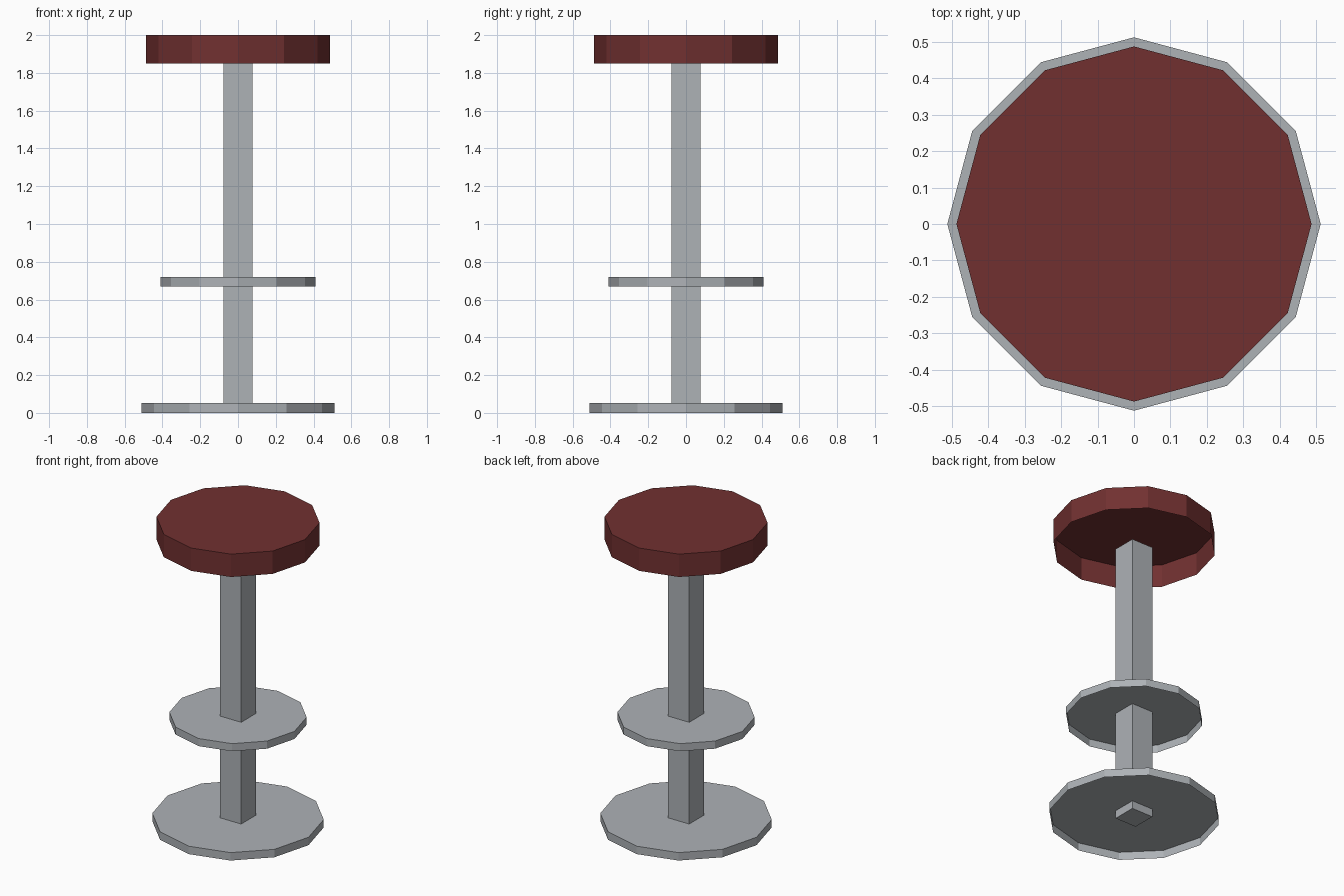
import bpy
import bmesh

cube = bpy.data.objects.get("Cube")
if cube:
    bpy.data.objects.remove(cube, do_unlink=True)


def make_material(name, color):
    mat = bpy.data.materials.new(name)
    mat.use_nodes = True
    mat.diffuse_color = color
    mat.node_tree.nodes["Principled BSDF"].inputs["Base Color"].default_value = color
    return mat


def make_object(name, bm, mat):
    mesh = bpy.data.meshes.new(name)
    bm.to_mesh(mesh)
    bm.free()
    mesh.materials.append(mat)
    obj = bpy.data.objects.new(name, mesh)
    bpy.context.collection.objects.link(obj)
    return obj


def shallow_cap(name, radius, bottom, top, mat):
    """Twelve-sided disc with a thin rim, open underneath."""
    bm = bmesh.new()
    bmesh.ops.create_cone(bm, cap_ends=True, segments=12, radius1=radius,
                          radius2=radius, depth=top - bottom)
    bm.normal_update()
    underside = [f for f in bm.faces if f.normal.z < -0.9]
    bmesh.ops.delete(bm, geom=underside, context='FACES_ONLY')
    obj = make_object(name, bm, mat)
    obj.location.z = (bottom + top) / 2
    return obj


def square_post(name, width, bottom, top, mat):
    bm = bmesh.new()
    bmesh.ops.create_cube(bm, size=1)
    bmesh.ops.scale(bm, vec=(width, width, top - bottom), verts=bm.verts)
    obj = make_object(name, bm, mat)
    obj.location.z = (bottom + top) / 2
    return obj


metal = make_material("grey metal", (0.42, 0.445, 0.47, 1))
leather = make_material("dark red leather", (0.165, 0.03, 0.03, 1))

# Stand
shallow_cap("base", 0.512, 0, 0.052, metal)
square_post("post", 0.155, 0, 1.85, metal)
shallow_cap("footrest", 0.41, 0.67, 0.72, metal)

# Cushion
shallow_cap("seat", 0.487, 1.85, 2, leather)
